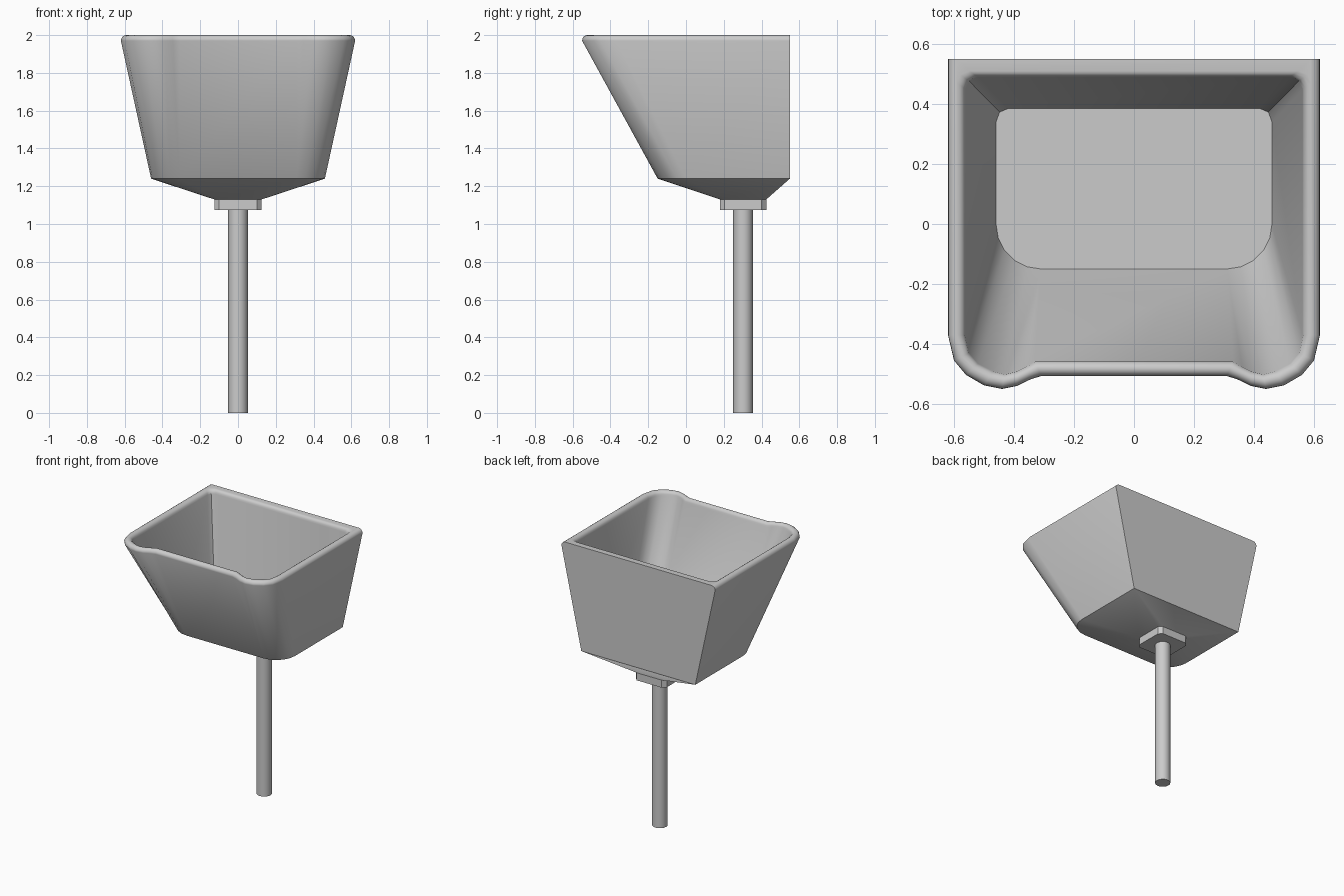
import bpy, bmesh, math
from math import cos, sin, pi, radians

if "Cube" in bpy.data.objects:
    bpy.data.objects.remove(bpy.data.objects["Cube"])


def finish(bm, name, angle=40):
    bmesh.ops.remove_doubles(bm, verts=bm.verts, dist=0.0005)
    bmesh.ops.recalc_face_normals(bm, faces=bm.faces)
    me = bpy.data.meshes.new(name)
    bm.to_mesh(me)
    bm.free()
    ob = bpy.data.objects.new(name, me)
    bpy.context.collection.objects.link(ob)
    bpy.ops.object.select_all(action='DESELECT')
    ob.select_set(True)
    bpy.context.view_layer.objects.active = ob
    bpy.ops.object.shade_smooth_by_angle(angle=radians(angle))
    return ob


def lerp(a, b, t):
    return [(p[0] + (q[0] - p[0]) * t, p[1] + (q[1] - p[1]) * t) for p, q in zip(a, b)]


# Half outlines (x > 0), front to back; last three points form the back corner
outer_top = [(.31, -.507), (.345, -.518), (.39, -.54), (.44, -.55), (.50, -.538),
             (.56, -.503), (.60, -.455), (.62, -.37)] + [(.62, .55)] * 3
inner_top = [(.33, -.457), (.36, -.475), (.39, -.49), (.43, -.50), (.47, -.49),
             (.52, -.465), (.55, -.43), (.562, -.37), (.562, .45), (.55, .477), (.52, .49)]
front_arc = [(.31 + .15 * sin(radians(a)), -.15 * cos(radians(a)))
             for a in (0, 0, 0, 18, 36, 54, 72, 90)]
outer_base = front_arc + [(.46, .55)] * 3
inner_base = front_arc + [(.46, .34), (.448, .373), (.42, .385)]
neck = [(.1, .18)] * 5 + [(.125, .205)] * 3 + [(.125, .40)] * 2 + [(.10, .425)]

# Sections from the underside, up the outside, over the rim, down to the floor
sections = [(neck, 1.13), (outer_base, 1.24)]
steps = 8
for i in range(steps + 1):
    a = pi * i / steps
    ring = lerp(outer_top, inner_top, (1 - cos(a)) / 2)
    z = 1.97 + .03 * sin(a)
    if i <= steps // 2:      # square outer edge along the back
        flat = ring[:8] + [(x if i == 0 else ring[7][0], .55) for x, y in ring[8:]]
        sections.append((flat, z))
    if i >= steps // 2:      # rounded inner edge along the back
        k = (1 - cos(a)) / 2
        back = [(x - (inner_top[7][0] - ring[7][0]), y + .04 * (1 - k))
                for x, y in inner_top[8:]]
        sections.append((ring[:8] + back, z))
sections.append((inner_base, 1.25))

# Basin
bm = bmesh.new()
rings = []
for half, z in sections:
    pts = half + [(-x, y) for x, y in reversed(half)]
    rings.append([bm.verts.new((x, y, z)) for x, y in pts])
for r, s in zip(rings, rings[1:]):
    n = len(r)
    for i in range(n):
        j = (i + 1) % n
        bm.faces.new((r[i], r[j], s[j], s[i]))
bm.faces.new(rings[0])
bm.faces.new(rings[-1])
finish(bm, "basin")

# Drain collar: square block with cut corners
bm = bmesh.new()
half = [(.1, .18), (.125, .205), (.125, .40), (.1, .425)]
pts = half + [(-x, y) for x, y in reversed(half)]
face = bm.faces.new([bm.verts.new((x, y, 1.075)) for x, y in pts])
ext = bmesh.ops.extrude_face_region(bm, geom=[face], use_keep_orig=True)
for v in ext['geom']:
    if isinstance(v, bmesh.types.BMVert):
        v.co.z = 1.13
finish(bm, "drain_collar", 20)

# Drain pipe
bm = bmesh.new()
bmesh.ops.create_cone(bm, cap_ends=True, segments=16, radius1=.052, radius2=.052, depth=1.08)
bmesh.ops.translate(bm, verts=bm.verts, vec=(0, .302, .54))
finish(bm, "drain_pipe")
